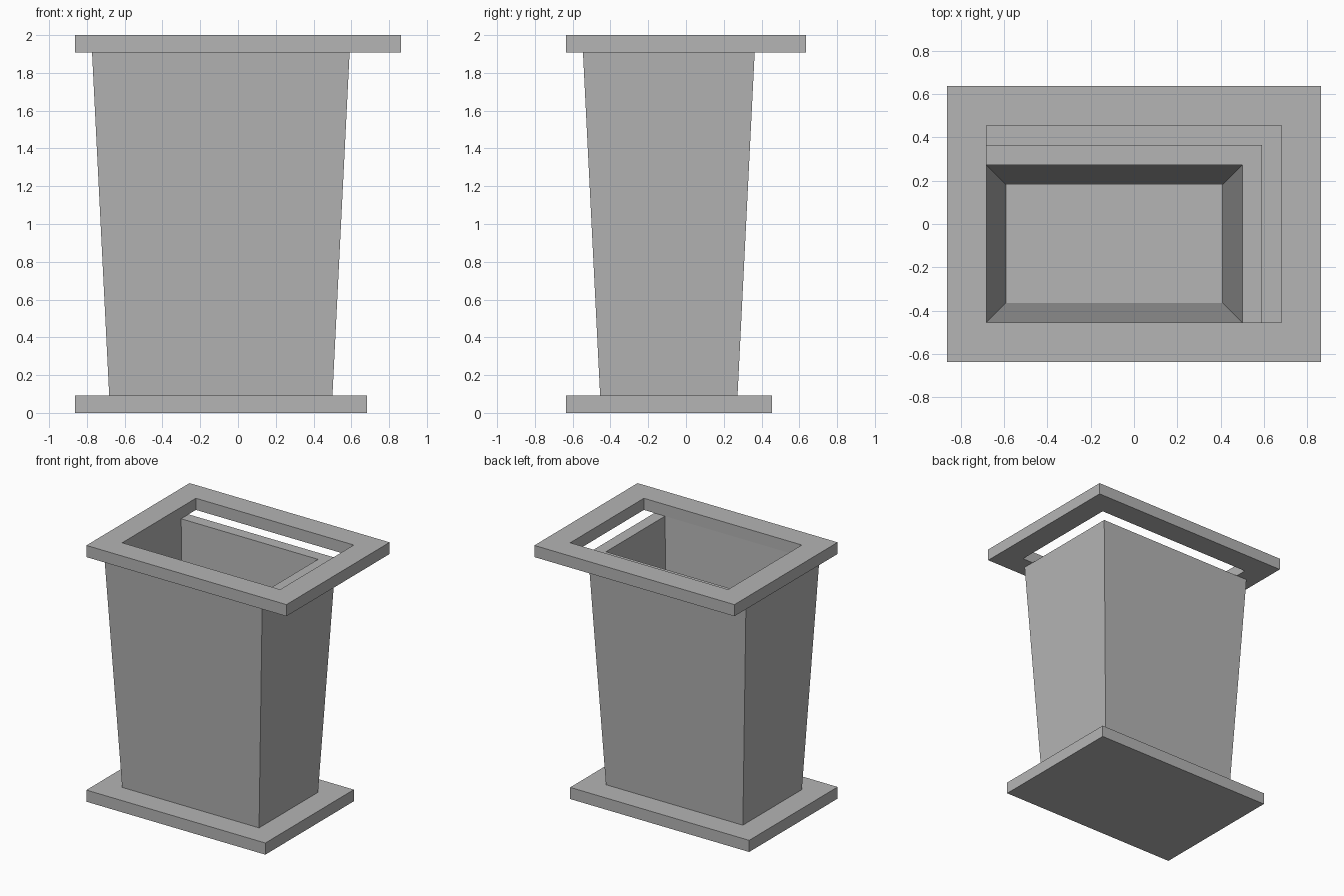
import bpy
import bmesh

cube = bpy.data.objects.get("Cube")
if cube:
    bpy.data.objects.remove(cube, do_unlink=True)

U = 2 / 22  # wall and slab thickness, the module of the whole design

grey = bpy.data.materials.new("plain_grey")
grey.use_nodes = True
colour = (0.46, 0.46, 0.46, 1)
grey.diffuse_color = colour
grey.node_tree.nodes["Principled BSDF"].inputs["Base Color"].default_value = colour


def inset(rect, d):
    """Shrink a rectangle (x0, x1, y0, y1) by d on every side."""
    x0, x1, y0, y1 = rect
    return (x0 + d, x1 - d, y0 + d, y1 - d)


def make_part(name, loops, closed_ring):
    """Bridge a chain of (rectangle, height) loops, as a ring or a capped solid."""
    bm = bmesh.new()
    rings = []
    for (x0, x1, y0, y1), z in loops:
        corners = ((x0, y0), (x1, y0), (x1, y1), (x0, y1))
        rings.append([bm.verts.new((x * U, y * U, z * U)) for x, y in corners])
    pairs = list(zip(rings, rings[1:]))
    if closed_ring:
        pairs.append((rings[-1], rings[0]))
    else:
        bm.faces.new(rings[0])
        bm.faces.new(rings[-1])
    for a, b in pairs:
        for i in range(4):
            j = (i + 1) % 4
            bm.faces.new((a[i], a[j], b[j], b[i]))
    bmesh.ops.recalc_face_normals(bm, faces=bm.faces)
    mesh = bpy.data.meshes.new(name)
    bm.to_mesh(mesh)
    bm.free()
    mesh.materials.append(grey)
    obj = bpy.data.objects.new(name, mesh)
    bpy.context.collection.objects.link(obj)
    return obj


# Base slab, which is also the floor of the bin
base = (-9.5, 7.5, -7, 5)
make_part("base_slab", [(base, 0), (base, 1)], False)

# Hollow body flaring towards the top
top = (-8.5, 6.5, -6, 4)
bottom = inset(top, 1)
make_part("tapered_body",
          [(bottom, 1), (top, 21), (inset(top, 1), 21), (inset(bottom, 1), 1)], True)

# Wide flat rim frame, offset towards the back left
rim = (-9.5, 9.5, -7, 7)
opening = inset(rim, 2)
make_part("top_rim", [(rim, 21), (rim, 22), (opening, 22), (opening, 21)], True)
